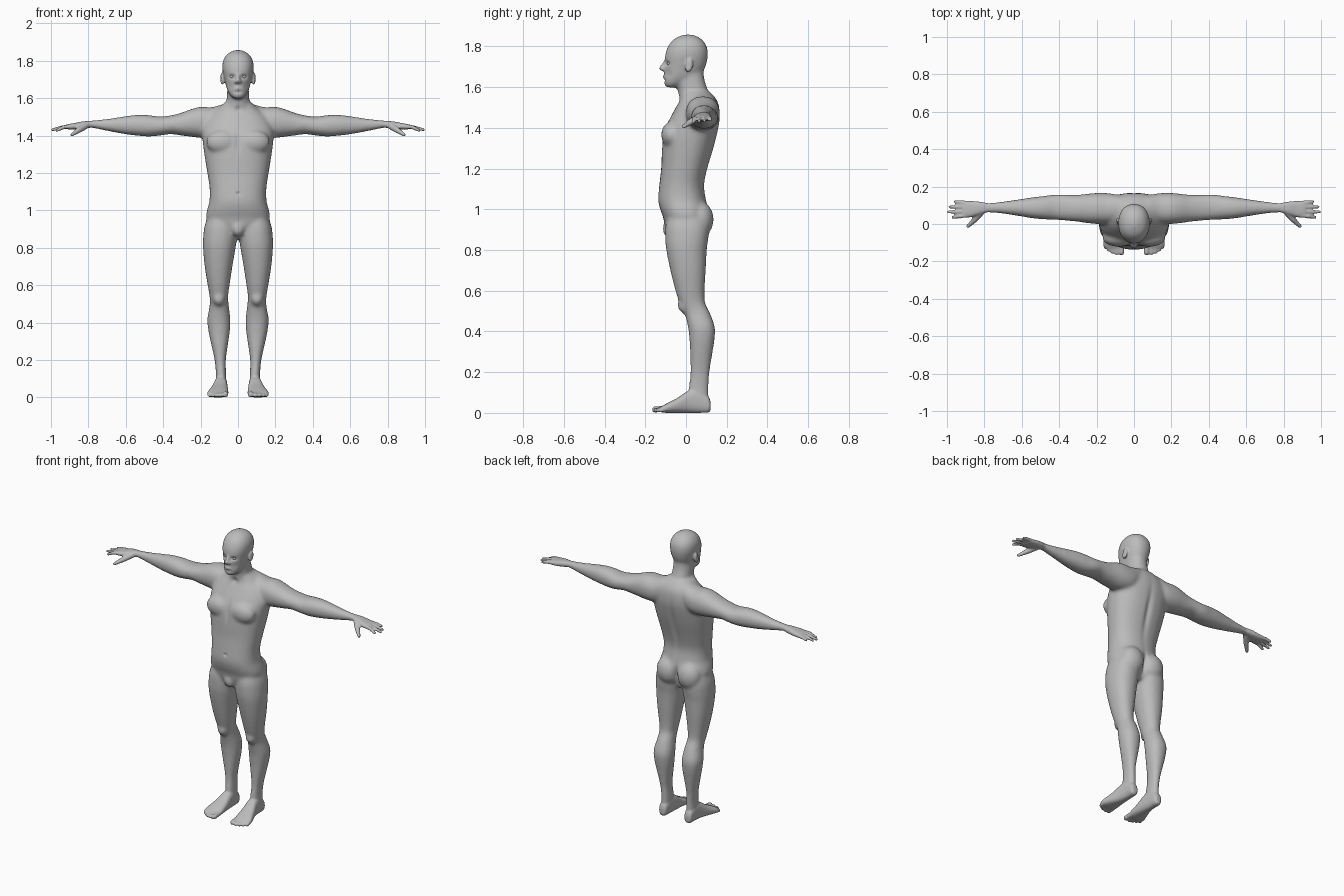
import bpy, bmesh, math
from mathutils import Vector, Matrix

skin = bpy.data.materials.new("plain_grey")
skin.diffuse_color = (0.5, 0.5, 0.5, 1)


def catmull(p, q, r, s, t):
    return [0.5 * (2 * b + (c - a) * t + (2 * a - 5 * b + 4 * c - d) * t * t
                   + (3 * b - a - 3 * c + d) * t ** 3) for a, b, c, d in zip(p, q, r, s)]


def loft(bm, axis, rings, side=1, power=2.2, n=32, steps=4):
    """Closed skin through rings (position, a0, a1, b0, b1) across the given axis."""
    full = []
    for i in range(len(rings) - 1):
        four = [rings[max(0, min(len(rings) - 1, i + k))] for k in (-1, 0, 1, 2)]
        full += [catmull(*four, k / steps) for k in range(steps)]
    full.append(rings[-1])
    loops = []
    for t, a0, a1, b0, b1 in full:
        loop = []
        for k in range(n):
            c, s = math.cos(k * math.tau / n), math.sin(k * math.tau / n)
            a = (a0 + a1) / 2 + (a1 - a0) / 2 * math.copysign(abs(c) ** (2 / power), c)
            b = (b0 + b1) / 2 + (b1 - b0) / 2 * math.copysign(abs(s) ** (2 / power), s)
            x, y, z = {"x": (t, a, b), "y": (a, t, b), "z": (a, b, t)}[axis]
            loop.append(bm.verts.new((x * side, y, z)))
        loops.append(loop)
    for p, q in zip(loops, loops[1:]):
        for k in range(n):
            bm.faces.new((p[k], p[(k + 1) % n], q[(k + 1) % n], q[k]))
    bm.faces.new(loops[0])
    bm.faces.new(loops[-1])


def ball(bm, centre, radii, side=1, turn=0):
    m = (Matrix.Translation((centre[0] * side, centre[1], centre[2]))
         @ Matrix.Rotation(turn, 4, 'X') @ Matrix.Diagonal((*radii, 1)))
    bmesh.ops.create_icosphere(bm, subdivisions=3, radius=1, matrix=m)


def beads(bm, points, side=1):
    """Rounded tapering limb through points (x, y, z, radius)."""
    for p, q in zip(points, points[1:]):
        count = max(3, int((Vector(q[:3]) - Vector(p[:3])).length / 0.005))
        for k in range(count + 1):
            x, y, z, r = (a + (b - a) * k / count for a, b in zip(p, q))
            ball(bm, (x, y, z), (r, r, r), side)


def fuse(bm, name, voxel, smooth):
    """Merge overlapping parts into one smooth skin."""
    bmesh.ops.recalc_face_normals(bm, faces=bm.faces)
    me = bpy.data.meshes.new(name)
    bm.to_mesh(me)
    bm.free()
    ob = bpy.data.objects.new(name, me)
    bpy.context.collection.objects.link(ob)
    mod = ob.modifiers.new("fuse", 'REMESH')
    mod.mode, mod.voxel_size = 'VOXEL', voxel
    mod = ob.modifiers.new("soften", 'SMOOTH')
    mod.factor, mod.iterations = 0.5, smooth
    bpy.context.view_layer.update()
    done = bpy.data.meshes.new_from_object(ob.evaluated_get(bpy.context.evaluated_depsgraph_get()))
    ob.modifiers.clear()
    ob.data = done
    return ob


bm = bmesh.new()
# torso
loft(bm, "z", [(.85, -.06, .06, -.06, .07), (.91, -.14, .14, -.10, .095), (.96, -.17, .17, -.112, .11),
               (1.0, -.166, .166, -.127, .11), (1.05, -.153, .153, -.137, .098), (1.12, -.152, .152, -.131, .09),
               (1.2, -.164, .164, -.122, .106), (1.3, -.18, .18, -.118, .136), (1.38, -.19, .19, -.11, .156),
               (1.44, -.19, .19, -.083, .166), (1.5, -.16, .16, -.05, .164), (1.54, -.115, .115, -.03, .15),
               (1.575, -.075, .075, -.028, .12)], power=2.3)
# neck and head
loft(bm, "z", [(1.48, -.07, .07, -.035, .135), (1.57, -.062, .062, -.038, .112),
               (1.64, -.058, .058, -.045, .09), (1.72, -.05, .05, -.04, .085)])
loft(bm, "z", [(1.598, -.022, .022, -.098, -.05), (1.615, -.042, .042, -.108, -.01),
               (1.65, -.06, .06, -.108, .05), (1.685, -.069, .069, -.107, .088), (1.72, -.077, .077, -.105, .102),
               (1.76, -.084, .084, -.102, .108), (1.8, -.08, .08, -.088, .102), (1.832, -.062, .062, -.064, .08),
               (1.85, -.036, .036, -.032, .052), (1.858, -.012, .012, -.005, .026)])
# lower belly
ball(bm, (0, -.085, .905), (.035, .03, .045))
for s in (1, -1):
    # arm with shoulder
    loft(bm, "x", [(.02, .03, .145, 1.43, 1.575), (.08, .015, .155, 1.41, 1.568), (.14, .0, .165, 1.39, 1.552),
                   (.2, .0, .166, 1.388, 1.554), (.25, .005, .161, 1.394, 1.542), (.3, .012, .156, 1.4, 1.523),
                   (.36, .018, .156, 1.408, 1.508), (.42, .022, .158, 1.4, 1.502), (.48, .025, .15, 1.395, 1.51),
                   (.54, .03, .143, 1.4, 1.511), (.6, .04, .134, 1.407, 1.504), (.7, .055, .12, 1.425, 1.489),
                   (.78, .061, .113, 1.441, 1.481), (.83, .055, .117, 1.44, 1.475)], s)
    # leg
    loft(bm, "z", [(1.0, .015, .15, -.08, .09), (.92, .005, .178, -.1, .112), (.86, .005, .186, -.102, .11),
                   (.8, .013, .187, -.097, .102), (.7, .03, .178, -.077, .097), (.6, .045, .162, -.052, .091),
                   (.54, .053, .152, -.032, .094), (.49, .049, .152, -.008, .118), (.42, .041, .164, .01, .142),
                   (.36, .043, .159, .017, .14), (.3, .051, .147, .02, .131), (.2, .065, .125, .021, .116),
                   (.12, .063, .118, .012, .111), (.06, .062, .12, .0, .112)], s)
    # buttock, chest muscle, kneecap
    ball(bm, (.075, .066, .95), (.08, .07, .09), s)
    ball(bm, (.083, -.072, 1.365), (.088, .05, .065), s)
    ball(bm, (.102, -.012, .53), (.033, .03, .04), s)
body = fuse(bm, "body", 0.009, 8)

bm = bmesh.new()
bm.from_mesh(body.data)
old = body.data
bpy.data.objects.remove(body)
bpy.data.meshes.remove(old)
# nose, lips
beads(bm, [(0, -.097, 1.73, .009), (0, -.12, 1.692, .012)])
for s in (1, -1):
    # face details
    beads(bm, [(0, -.106, 1.651, .009), (.02, -.1, 1.649, .006)], s)
    beads(bm, [(.008, -.112, 1.688, .01), (.013, -.108, 1.688, .009)], s)
    # ear
    ball(bm, (.084, .015, 1.705), (.012, .019, .034), s, -.2)
    # palm
    loft(bm, "x", [(.78, .064, .111, 1.444, 1.479), (.83, .05, .12, 1.436, 1.476), (.87, .037, .123, 1.432, 1.468),
                   (.9, .034, .123, 1.432, 1.463), (.917, .04, .118, 1.436, 1.459)], s, 2.6)
    # fingers and thumb
    for y, tip_y, tip, drop in ((.046, .036, .968, 1.428), (.068, .064, .993, 1.431),
                                (.091, .092, .985, 1.434), (.113, .12, .957, 1.439)):
        beads(bm, [(.89, y, 1.449, .0115), (.93, (y + tip_y) / 2, 1.446, .011), (tip, tip_y, drop, .0085)], s)
    beads(bm, [(.815, .065, 1.452, .018), (.85, .025, 1.43, .016), (.888, -.013, 1.405, .0095)], s)
    # foot
    loft(bm, "y", [(.121, .078, .106, .015, .05), (.11, .066, .117, .002, .08), (.06, .06, .122, 0, .12),
                   (.01, .056, .13, 0, .108), (-.04, .053, .146, 0, .075), (-.09, .051, .163, 0, .049),
                   (-.117, .054, .163, .002, .034), (-.13, .062, .15, .006, .027)], s, 2.5)
    # toes
    for x, y, r in ((.067, -.152, .0155), (.093, -.156, .0115), (.115, -.149, .011),
                    (.135, -.138, .0105), (.153, -.124, .01)):
        beads(bm, [(x, -.09, .022, r), (x, y, r + .001, r)], s)
body = fuse(bm, "body", 0.006, 3)

# sculpted hollows: (centre, spread, push), mirrored where off centre
hollows = [((.033, -.1, 1.716), (.016, .04, .01), (0, .013, 0)),     # eye sockets
           ((.045, -.1, 1.665), (.014, .04, .02), (0, .006, 0)),     # cheeks
           ((0, -.11, 1.632), (.02, .03, .006), (0, .005, 0)),       # below lips
           ((0, .15, 1.25), (.018, .06, .16), (0, -.012, 0)),        # spine
           ((0, .13, .94), (.014, .06, .06), (0, -.02, 0)),          # seat cleft
           ((0, -.13, 1.09), (.008, .04, .008), (0, .01, 0)),        # navel
           ((0, -.11, 1.37), (.014, .05, .06), (0, .008, 0)),        # breastbone
           ((0, -.04, 1.54), (.016, .03, .018), (0, .01, 0)),        # throat
           ((.088, .01, 1.708), (.03, .009, .016), (-.005, 0, 0))]   # ear bowls
me = body.data
for centre, spread, push in hollows:
    for s in ((1, -1) if centre[0] else (1,)):
        for v in me.vertices:
            e = sum(((p - c) / w) ** 2 for p, c, w in
                    zip(v.co, (centre[0] * s, centre[1], centre[2]), spread))
            if e < 6:
                v.co += Vector((push[0] * s, push[1], push[2])) * math.exp(-e)

# eyeballs
for s, label in ((1, "left"), (-1, "right")):
    bm = bmesh.new()
    ball(bm, (.032, -.08, 1.715), (.0125, .0125, .0105), s)
    eye = bpy.data.meshes.new(label + "_eye")
    bm.to_mesh(eye)
    bm.free()
    bpy.context.collection.objects.link(bpy.data.objects.new(label + "_eye", eye))

# stand on the floor, one colour, smooth shading
low = min(v.co.z for v in me.vertices)
for ob in bpy.context.collection.objects:
    ob.location.z -= low
    ob.data.materials.clear()
    ob.data.materials.append(skin)
    ob.data.polygons.foreach_set("use_smooth", [True] * len(ob.data.polygons))
    ob.data.update()
